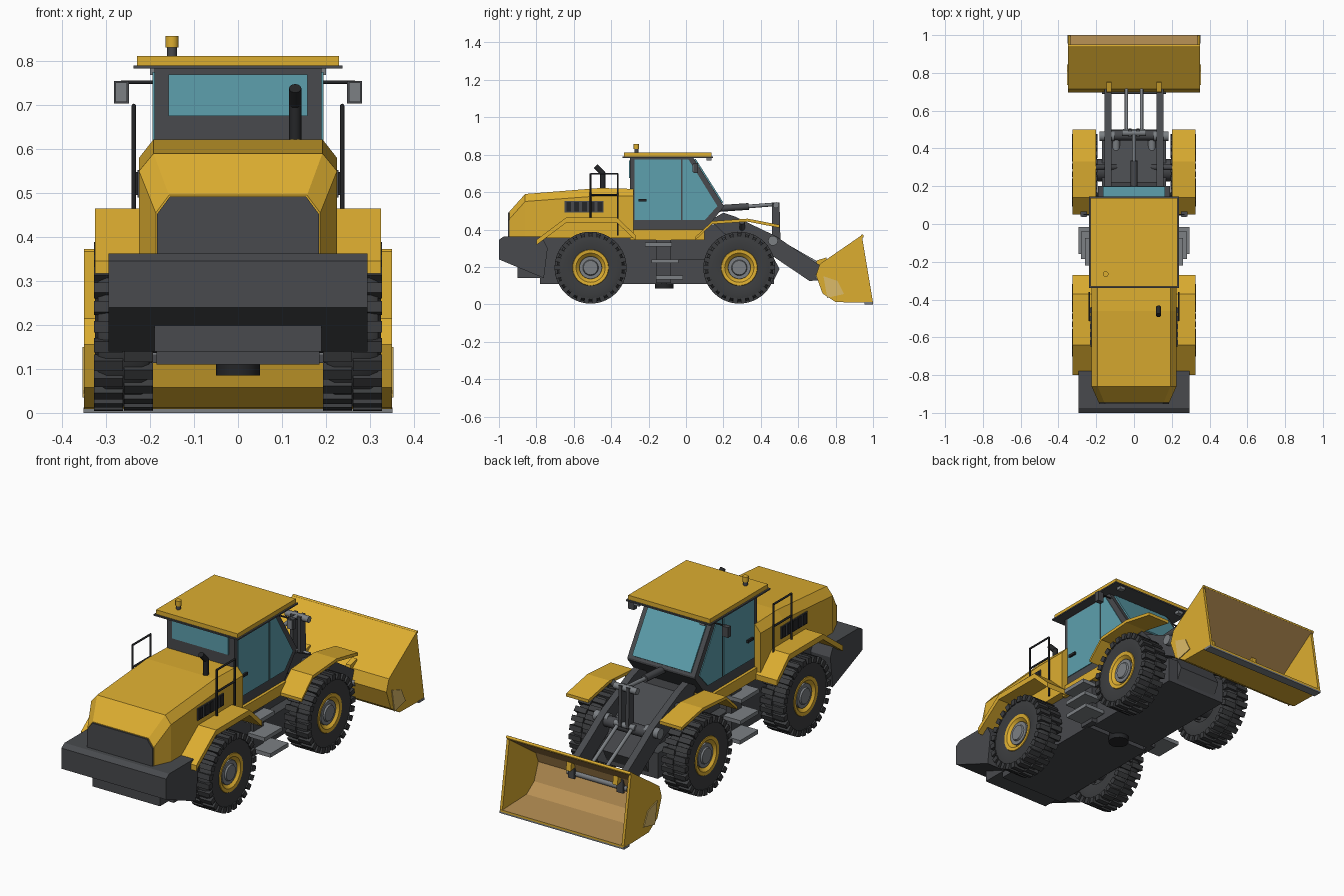
import bpy, bmesh, math
from mathutils import Vector, Matrix

if "Cube" in bpy.data.objects:
    bpy.data.objects.remove(bpy.data.objects["Cube"])


def material(name, r, g, b):
    m = bpy.data.materials.new(name)
    m.use_nodes = True
    m.diffuse_color = (r, g, b, 1)
    m.node_tree.nodes["Principled BSDF"].inputs["Base Color"].default_value = (r, g, b, 1)
    return m


YELLOW = material("machine yellow", 0.72, 0.42, 0.03)
DARK = material("dark grey", 0.065, 0.068, 0.075)
RUBBER = material("tyre rubber", 0.045, 0.047, 0.05)
BLACK = material("black", 0.018, 0.019, 0.021)
GREY = material("steel grey", 0.2, 0.215, 0.23)
GLASS = material("teal glass", 0.11, 0.35, 0.42)
TAN = material("worn tan", 0.48, 0.28, 0.09)
PALE = material("pale yellow", 0.72, 0.5, 0.14)


def finish(name, bm, mats, mirror=False, smooth=False):
    bmesh.ops.recalc_face_normals(bm, faces=bm.faces)
    mesh = bpy.data.meshes.new(name)
    bm.to_mesh(mesh)
    bm.free()
    for m in mats if isinstance(mats, list) else [mats]:
        mesh.materials.append(m)
    ob = bpy.data.objects.new(name, mesh)
    bpy.context.collection.objects.link(ob)
    if mirror:
        ob.modifiers.new("Mirror", 'MIRROR').use_mirror_merge = False
    if smooth:
        bpy.ops.object.select_all(action='DESELECT')
        ob.select_set(True)
        bpy.context.view_layer.objects.active = ob
        bpy.ops.object.shade_smooth_by_angle(angle=math.radians(35))
    return ob


def loft(name, rings, mats, mirror=False, rule=None):
    """Join closed rings of points, cap both ends; rule gives a material per side."""
    bm = bmesh.new()
    rows = [[bm.verts.new(p) for p in ring] for ring in rings]
    n = len(rows[0])
    for a, b in zip(rows, rows[1:]):
        for i in range(n):
            j = (i + 1) % n
            f = bm.faces.new((a[i], a[j], b[j], b[i]))
            f.material_index = rule(i) if rule else 0
    bm.faces.new(rows[0])
    bm.faces.new(rows[-1])
    return finish(name, bm, mats, mirror)


def prism(name, profile, x0, x1, mats, mirror=False, rule=None):
    return loft(name, [[(x, y, z) for y, z in profile] for x in (x0, x1)], mats, mirror, rule)


def box(name, x, y, z, mat, mirror=False):
    return prism(name, [(y[0], z[0]), (y[1], z[0]), (y[1], z[1]), (y[0], z[1])], *x, mat, mirror)


def strip(name, line, offset, x0, x1, mat, mirror=False):
    back = [(y + offset[0], z + offset[1]) for y, z in reversed(line)]
    return prism(name, line + back, x0, x1, mat, mirror)


def tube(name, points, r, mat, mirror=False, sides=12):
    bm = bmesh.new()
    for p, q in zip(points, points[1:]):
        p, q = Vector(p), Vector(q)
        d = q - p
        m = Matrix.Translation((p + q) / 2) @ d.to_track_quat('Z', 'Y').to_matrix().to_4x4()
        bmesh.ops.create_cone(bm, cap_ends=True, segments=sides, radius1=r, radius2=r,
                              depth=d.length + r * 0.6, matrix=m)
    return finish(name, bm, mat, mirror, True)


def lathe(name, profile, mat, place, sides=40):
    bm = bmesh.new()
    rows = []
    for k in range(sides):
        a = math.tau * k / sides
        rows.append([bm.verts.new((x, r * math.cos(a), r * math.sin(a))) for x, r in profile])
    for k in range(sides):
        a, b = rows[k], rows[(k + 1) % sides]
        for i in range(len(profile) - 1):
            bm.faces.new((a[i], a[i + 1], b[i + 1], b[i]))
    bmesh.ops.remove_doubles(bm, verts=bm.verts, dist=0.0001)
    bm.transform(Matrix.Translation(place))
    return finish(name, bm, mat, True, True)


# Wheels with two staggered rows of tread blocks
for label, wy in (("rear_end", -0.51), ("bucket_end", 0.285)):
    hub = Vector((0.26, wy, 0.196))
    lathe(label + "_tyre", [(-0.055, 0.09), (-0.065, 0.14), (-0.058, 0.17), (-0.04, 0.182),
                            (0.04, 0.182), (0.058, 0.17), (0.065, 0.14), (0.055, 0.09)], RUBBER, hub)
    lathe(label + "_rim", [(0.05, 0.1), (0.06, 0.095), (0.058, 0.078), (0.035, 0.055)], YELLOW, hub)
    lathe(label + "_hub", [(0.02, 0.062), (0.05, 0.06), (0.05, 0.042), (0.058, 0.038), (0.058, 0)], GREY, hub, 24)
    bm = bmesh.new()
    for k in range(52):
        side = 1 if k % 2 else -1
        spin = Matrix.Rotation(math.tau * k / 52, 4, 'X')
        shape = Matrix.Translation((side * 0.034, 0, 0.177)) @ Matrix.Diagonal((0.066, 0.026, 0.03, 1))
        bmesh.ops.create_cube(bm, size=1, matrix=Matrix.Translation(hub) @ spin @ shape)
    finish(label + "_tread", bm, RUBBER, True)
    tube(label + "_axle", [(-0.22, wy, 0.196), (0.22, wy, 0.196)], 0.06, DARK)

# Frames, joint and counterweight
box("rear_frame", (-0.185, 0.185), (-0.78, -0.13), (0.11, 0.37), DARK)
box("belly_plate", (-0.17, 0.17), (-0.105, 0.47), (0.11, 0.24), DARK)
tube("joint_pin", [(0, -0.117, 0.1), (0, -0.117, 0.34)], 0.05, BLACK)
prism("front_frame", [(-0.1, 0.13), (-0.1, 0.34), (0.1, 0.42), (0.22, 0.44), (0.44, 0.3),
                      (0.5, 0.19), (0.47, 0.13)], -0.118, 0.118, DARK)
prism("counterweight", [(-1, 0.24), (-1, 0.345), (-0.975, 0.362), (-0.77, 0.362), (-0.74, 0.3),
                        (-0.76, 0.14)], -0.295, 0.295, DARK)
box("tow_block", (-0.19, 0.19), (-0.9, -0.74), (0.14, 0.22), DARK)
for k in range(10):
    x = -0.09 + k * 0.02
    box("counterweight_fin", (x - 0.001, x + 0.001), (-1, -0.98), (0.26, 0.31), DARK)

# Engine hood: sections of half width, shoulder, top half width and top
sections = [(-0.945, 0.187, 0.455, 0.157, 0.495), (-0.86, 0.225, 0.55, 0.192, 0.59),
            (-0.46, 0.225, 0.58, 0.192, 0.622), (-0.28, 0.225, 0.58, 0.192, 0.617)]
rings = []
for y, w, shoulder, top_w, top in sections:
    half = [(w, y, 0.355), (w, y, shoulder), (top_w, y, top)]
    rings.append(half + [(-x, yy, z) for x, yy, z in reversed(half)])
loft("engine_hood", rings, YELLOW)
grille = [(x * 0.985, y, z - 0.003) for x, y, z in rings[0]]
loft("hood_grille", [grille, [(x, y - 0.008, z) for x, y, z in grille]], DARK)
box("side_vent", (0.224, 0.229), (-0.65, -0.44), (0.49, 0.552), DARK, True)
for k in range(5):
    y = -0.64 + k * 0.042
    box("vent_slat", (0.228, 0.233), (y, y + 0.026), (0.495, 0.548), BLACK, True)

# Fenders
strip("rear_fender", [(-0.8, 0.345), (-0.64, 0.465), (-0.37, 0.465), (-0.27, 0.37)],
      (0, -0.028), 0.2, 0.325, YELLOW, True)
strip("loader_fender", [(0.05, 0.36), (0.14, 0.445), (0.33, 0.458), (0.5, 0.425)],
      (0, -0.016), 0.2, 0.325, YELLOW, True)
tube("fender_bracket", [(0.1, 0.3, 0.38), (0.21, 0.3, 0.44)], 0.015, DARK, True)

# Cab with flush glass plates
box("cab_sill", (-0.205, 0.205), (-0.3, 0.1), (0.345, 0.4), YELLOW)
prism("cab_shell", [(-0.3, 0.395), (0.1, 0.395), (0.2, 0.52), (0.2, 0.53), (0.035, 0.79), (-0.3, 0.79)],
      -0.19, 0.19, DARK)
prism("rear_side_window", [(-0.275, 0.45), (-0.028, 0.45), (-0.028, 0.775), (-0.275, 0.775)],
      0.188, 0.194, GLASS, True)
prism("door_window", [(-0.018, 0.45), (0.1, 0.45), (0.168, 0.525), (0.013, 0.775), (-0.018, 0.775)],
      0.188, 0.194, GLASS, True)
strip("windshield", [(0.045, 0.775), (0.193, 0.541)], (0.006, 0.004), -0.165, 0.165, GLASS)
box("back_window", (-0.158, 0.158), (-0.305, -0.298), (0.675, 0.77), GLASS)
box("roof_trim", (-0.238, 0.238), (-0.34, 0.145), (0.783, 0.79), DARK)
box("roof", (-0.23, 0.23), (-0.332, 0.137), (0.79, 0.812), YELLOW)
box("roof_lamp", (0.17, 0.2), (0.11, 0.135), (0.768, 0.784), GREY, True)
box("door_handle", (0.192, 0.204), (-0.255, -0.21), (0.55, 0.563), BLACK, True)

# Roof beacon, exhaust, mirrors and handrails
tube("beacon_base", [(-0.15, -0.265, 0.81), (-0.15, -0.265, 0.83)], 0.011, DARK)
tube("beacon", [(-0.15, -0.265, 0.835), (-0.15, -0.265, 0.853)], 0.015, YELLOW)
tube("exhaust", [(0.13, -0.445, 0.6), (0.13, -0.445, 0.7), (0.13, -0.48, 0.735)], 0.014, BLACK)
tube("mirror_arm", [(0.19, 0.05, 0.752), (0.265, 0.05, 0.752)], 0.004, BLACK, True)
box("mirror", (0.248, 0.282), (0.04, 0.065), (0.703, 0.755), DARK, True)
box("mirror_face", (0.252, 0.278), (0.036, 0.041), (0.707, 0.751), GREY, True)
tube("handrail", [(0.237, -0.51, 0.46), (0.237, -0.51, 0.698), (0.237, -0.365, 0.698),
                  (0.237, -0.365, 0.37)], 0.005, BLACK, True)
tube("handrail_bar", [(0.237, -0.51, 0.585), (0.237, -0.365, 0.585)], 0.005, BLACK, True)

# Access steps
for k, (y, z, x) in enumerate([(-0.22, 0.32, 0.26), (-0.185, 0.23, 0.28), (-0.16, 0.143, 0.295)]):
    box("step_tread", (0.18, x), (y, y + 0.145), (z - 0.01, z + 0.01), GREY, True)
    box("step_riser", (0.17, 0.2), (-0.16, -0.08), (z - 0.03, z + 0.07), DARK, True)

# Loader arms and linkage
prism("loader_arm", [(0.13, 0.45), (0.2, 0.49), (0.26, 0.47), (0.48, 0.365), (0.56, 0.31), (0.73, 0.2),
                     (0.73, 0.13), (0.66, 0.125), (0.46, 0.26), (0.2, 0.38)], 0.12, 0.155, DARK, True)
tube("arm_pin", [(0.11, 0.465, 0.34), (0.175, 0.465, 0.34)], 0.026, GREY, True, 20)
tube("arm_cross_tube", [(-0.13, 0.47, 0.33), (0.13, 0.47, 0.33)], 0.028, DARK)
tube("bucket_cross_tube", [(-0.165, 0.705, 0.15), (0.165, 0.705, 0.15)], 0.016, GREY)
tube("lift_cylinder", [(0.095, 0.22, 0.3), (0.095, 0.47, 0.32)], 0.02, GREY, True)
tube("tilt_cylinder", [(0, 0.17, 0.512), (0, 0.33, 0.523)], 0.018, DARK)
tube("tilt_rod", [(0, 0.33, 0.523), (0, 0.48, 0.535)], 0.01, GREY)
prism("tilt_lever", [(0.46, 0.32), (0.46, 0.54), (0.5, 0.545), (0.505, 0.34)], 0.012, 0.03, DARK, True)
tube("lever_pin", [(-0.06, 0.482, 0.53), (0.06, 0.482, 0.53)], 0.016, GREY)
tube("lever_foot_pin", [(-0.055, 0.49, 0.345), (0.055, 0.49, 0.345)], 0.014, GREY)
tube("bucket_link", [(0.04, 0.49, 0.34), (0.04, 0.71, 0.215)], 0.009, GREY, True)
prism("bucket_ear", [(0.69, 0.2), (0.7, 0.235), (0.75, 0.25), (0.76, 0.18)], 0.118, 0.145, YELLOW, True)

# Bucket: yellow outside, worn inside
outer = [(1, 0.008), (0.8, 0.012), (0.73, 0.058), (0.695, 0.155), (0.715, 0.215), (0.94, 0.37)]
inner = [(0.95, 0.36), (0.73, 0.207), (0.709, 0.154), (0.742, 0.067), (0.803, 0.024), (1, 0.018)]
prism("bucket_shell", outer + inner, -0.345, 0.345, [YELLOW, TAN], rule=lambda i: int(5 < i < 11))
prism("bucket_side", outer, 0.336, 0.35, YELLOW, True)
prism("bucket_wear_plate", [(0.735, 0.15), (0.81, 0.125), (0.845, 0.055), (0.755, 0.035)],
      0.349, 0.354, PALE, True)
box("bucket_lip", (-0.351, 0.351), (0.955, 1.0), (0.0, 0.012), GREY)
tube("bucket_top_bar", [(-0.348, 0.943, 0.366), (0.348, 0.943, 0.366)], 0.007, YELLOW)
